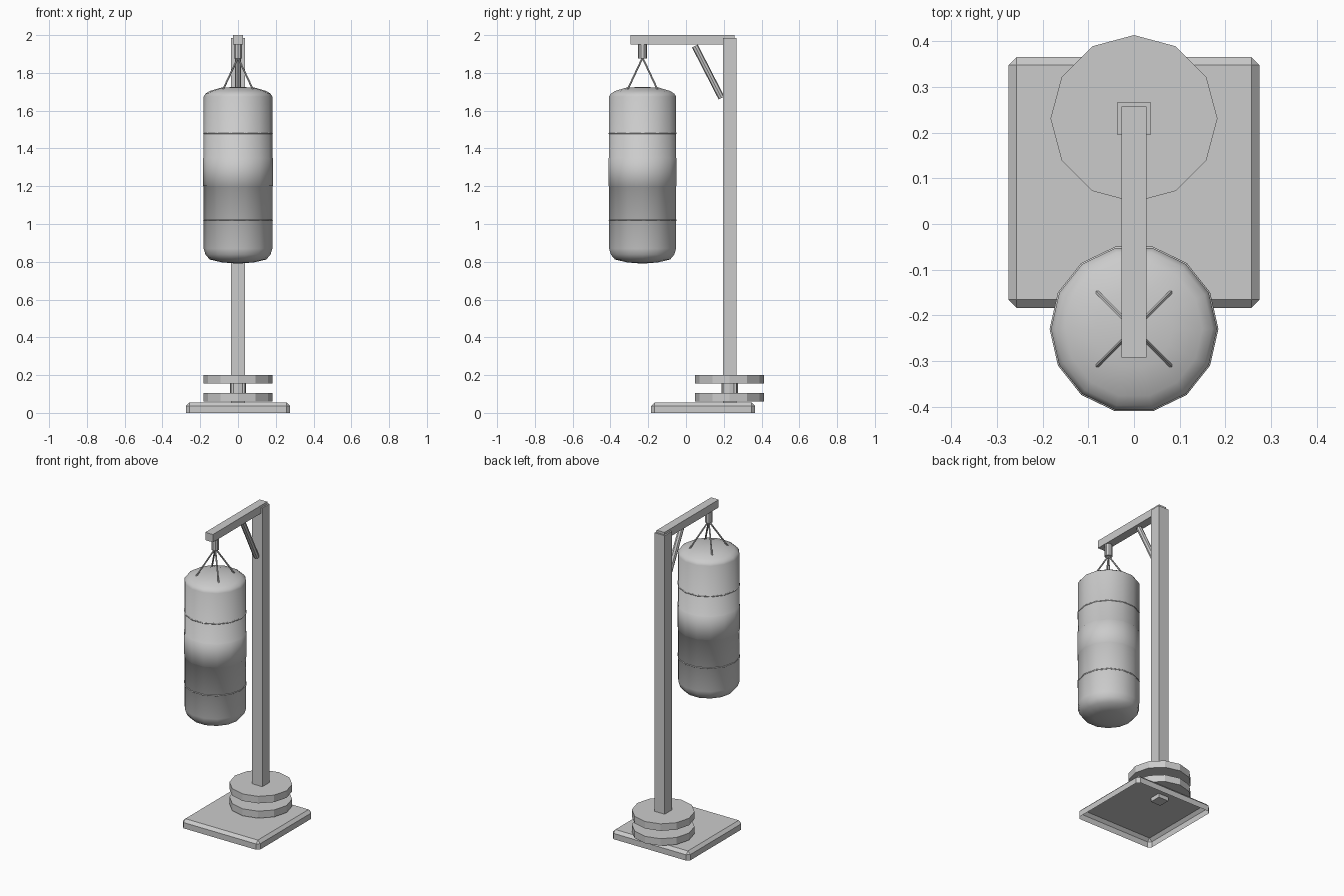
import bpy, bmesh, math
from mathutils import Vector

if "Cube" in bpy.data.objects:
    bpy.data.objects.remove(bpy.data.objects["Cube"])

grey = bpy.data.materials.new("plain_grey")
grey.diffuse_color = (0.6, 0.6, 0.6, 1)
grey.use_nodes = True
grey.node_tree.nodes["Principled BSDF"].inputs["Base Color"].default_value = grey.diffuse_color
POST_Y, BAG_Y = 0.231, -0.23


def finish(bm, name, smooth=False):
    bmesh.ops.recalc_face_normals(bm, faces=bm.faces[:])
    me = bpy.data.meshes.new(name)
    bm.to_mesh(me)
    bm.free()
    me.materials.append(grey)
    for p in me.polygons:
        p.use_smooth = smooth
    ob = bpy.data.objects.new(name, me)
    bpy.context.collection.objects.link(ob)
    return ob


def box(name, lo, hi):
    bm = bmesh.new()
    bmesh.ops.create_cube(bm, size=1)
    for v in bm.verts:
        v.co = [lo[i] + (v.co[i] + 0.5) * (hi[i] - lo[i]) for i in range(3)]
    return finish(bm, name)


def rod(name, a, b, r, n, smooth=False):
    a, b = Vector(a), Vector(b)
    bm = bmesh.new()
    bmesh.ops.create_cone(bm, cap_ends=True, segments=n, radius1=r, radius2=r,
                          depth=(b - a).length)
    ob = finish(bm, name, smooth)
    ob.location = (a + b) / 2
    ob.rotation_mode = 'QUATERNION'
    ob.rotation_quaternion = (b - a).to_track_quat('Z', 'Y')
    return ob


def lathe(name, profile, n, closed=False):
    # revolve (radius, height) points; zero-radius ends become poles
    bm = bmesh.new()
    rings = []
    for r, z in profile:
        if r == 0:
            rings.append([bm.verts.new((0, 0, z))] * n)
        else:
            rings.append([bm.verts.new((r * math.cos(math.tau * i / n),
                                        r * math.sin(math.tau * i / n), z))
                          for i in range(n)])
    pairs = list(zip(rings, rings[1:]))
    if closed:
        pairs.append((rings[-1], rings[0]))
    for a, b in pairs:
        for i in range(n):
            j = (i + 1) % n
            bm.faces.new(list(dict.fromkeys((a[i], a[j], b[j], b[i]))))
    ob = finish(bm, name, True)
    ob.location.y = BAG_Y
    return ob


# base: chamfered tray, open underneath
bm = bmesh.new()
bmesh.ops.create_cube(bm, size=1)
for v in bm.verts:
    v.co = (v.co.x * 0.55, v.co.y * 0.55 + 0.091, (v.co.z + 0.5) * 0.055)
edges = [e for e in bm.edges if max(v.co.z for v in e.verts) > 0.01]
bmesh.ops.bevel(bm, geom=edges, offset=0.018, segments=1, affect='EDGES')
bottom = [f for f in bm.faces if all(v.co.z < 0.001 for v in f.verts)]
bmesh.ops.delete(bm, geom=bottom, context='FACES')
finish(bm, "base_tray")

# weight plates on the post
for i, z in enumerate((0.06, 0.155)):
    rod(f"weight_plate_{i + 1}", (0, POST_Y, z), (0, POST_Y, z + 0.045), 0.183, 12)
rod("plate_spacer", (0, POST_Y, 0.1), (0, POST_Y, 0.16), 0.043, 12)

# frame
box("post", (-0.036, POST_Y - 0.036, 0.03), (0.036, POST_Y + 0.036, 1.985))
box("top_arm", (-0.027, -0.293, 1.95), (0.027, 0.258, 2.0))
rod("diagonal_brace", (0, 0.047, 1.942), (0, 0.188, 1.667), 0.017, 8)

# hanger and straps
rod("hanger", (0, BAG_Y, 1.875), (0, BAG_Y, 1.955), 0.023, 10)
for sx in (-1, 1):
    for sy in (-1, 1):
        rod("bag_strap", (0, BAG_Y, 1.88),
            (sx * 0.08, BAG_Y + sy * 0.08, 1.71), 0.005, 6)

# punching bag with a raised middle band
bag = lathe("punching_bag", [
    (0, 0.79), (0.085, 0.797), (0.15, 0.812), (0.172, 0.838), (0.182, 0.87),
    (0.182, 1.2), (0.1845, 1.202), (0.1845, 1.348), (0.182, 1.35),
    (0.182, 1.675), (0.172, 1.69), (0.15, 1.704), (0.085, 1.723), (0, 1.725)], 14)

# seams round the bag
for name, z in (("lower_seam", 1.02), ("upper_seam", 1.48)):
    lathe(name, [(0.181 + 0.004 * math.cos(math.tau * k / 6),
                  z + 0.004 * math.sin(math.tau * k / 6)) for k in range(6)], 14, True)
